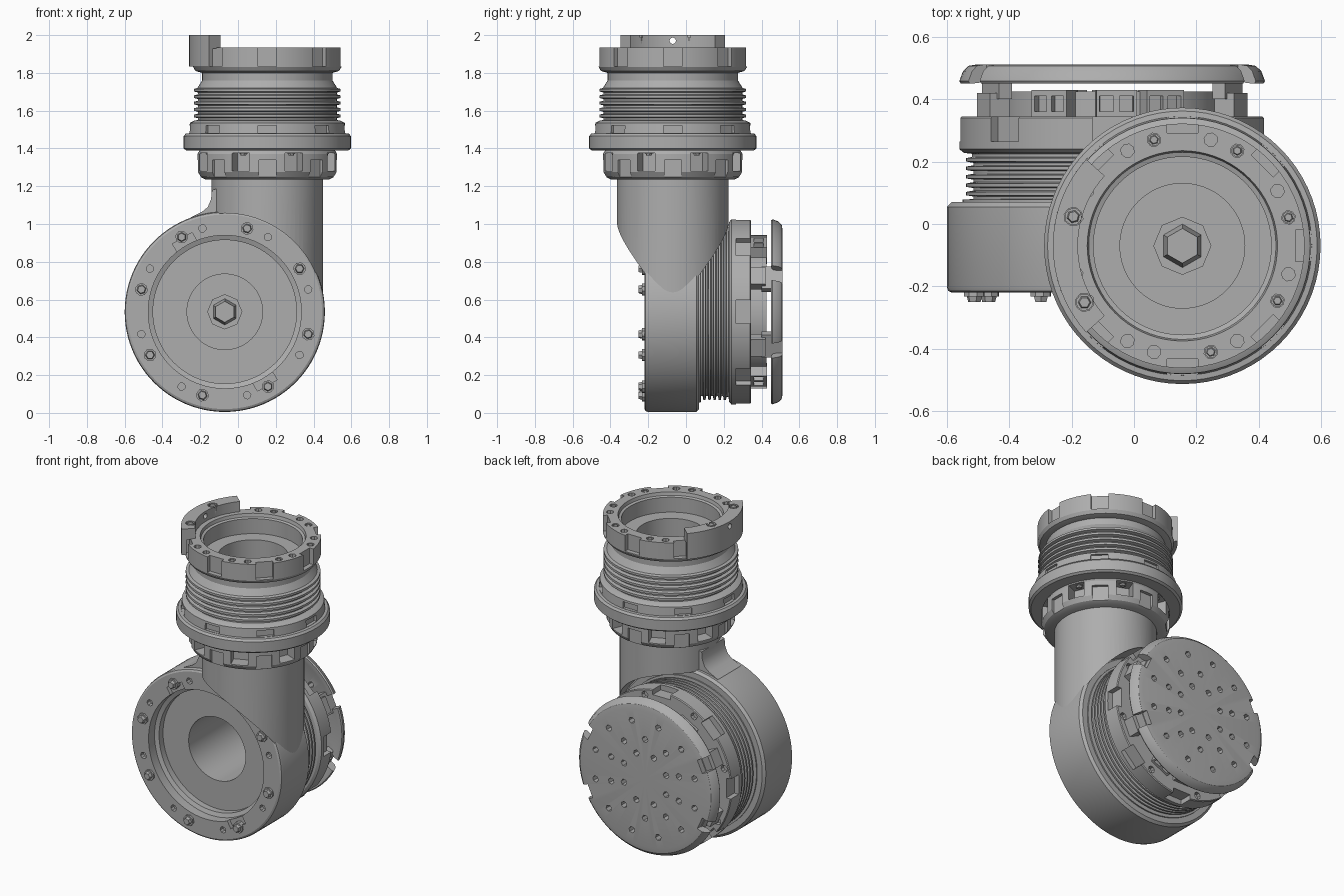
import bpy, bmesh, math
from math import pi, radians, cos, sin
from mathutils import Matrix

cube = bpy.data.objects.get("Cube")
if cube:
    bpy.data.objects.remove(cube, do_unlink=True)

GREY = (0.42, 0.42, 0.42, 1)
metal = bpy.data.materials.new("plain grey metal")
metal.use_nodes = True
metal.diffuse_color = GREY
metal.node_tree.nodes["Principled BSDF"].inputs["Base Color"].default_value = GREY

# Joint frames: local z runs along each joint axis
TOP = Matrix.Translation((0.155, -0.07, 0))
BACK = Matrix.Translation((-0.07, 0, 0.535)) @ Matrix.Rotation(-pi / 2, 4, "X")
EIGHTHS = range(0, 360, 45)


def finish(name, bm):
    bmesh.ops.remove_doubles(bm, verts=bm.verts, dist=0.0001)
    bmesh.ops.recalc_face_normals(bm, faces=bm.faces)
    mesh = bpy.data.meshes.new(name)
    bm.to_mesh(mesh)
    bm.free()
    ob = bpy.data.objects.new(name, mesh)
    bpy.context.collection.objects.link(ob)
    mesh.materials.append(metal)
    smooth(ob)
    return ob


def select(ob):
    bpy.ops.object.select_all(action="DESELECT")
    ob.select_set(True)
    bpy.context.view_layer.objects.active = ob


def smooth(ob):
    select(ob)
    bpy.ops.object.shade_smooth_by_angle(angle=radians(28))


def lathe(name, frame, profile, start=0, sweep=360, seg=72):
    """Turn a closed (radius, height) outline around the frame axis."""
    bm = bmesh.new()
    full = sweep == 360
    rings = []
    for i in range(seg if full else seg + 1):
        a = radians(start + sweep * i / seg)
        rings.append([bm.verts.new(frame @ Matrix.Rotation(a, 4, "Z") @ Matrix.Translation((r, 0, h)).translation)
                      for r, h in profile])
    n = len(profile)
    for i in range(seg):
        a, b = rings[i], rings[(i + 1) % len(rings)]
        for j in range(n):
            k = (j + 1) % n
            if profile[j][0] + profile[k][0] > 0:
                bm.faces.new((a[j], b[j], b[k], a[k]))
    if not full:
        bm.faces.new(rings[0])
        bm.faces.new(rings[-1])
    return finish(name, bm)


def block(bm, frame, angle, r0, r1, width, h0, h1):
    m = frame @ Matrix.Rotation(radians(angle), 4, "Z") @ Matrix.Translation(((r0 + r1) / 2, 0, (h0 + h1) / 2))
    bmesh.ops.create_cube(bm, size=1, matrix=m @ Matrix.Diagonal((r1 - r0, width, h1 - h0, 1)))


def prism(bm, frame, angle, at, radius, h0, h1, sides=6, tip=None):
    m = frame @ Matrix.Rotation(radians(angle), 4, "Z") @ Matrix.Translation((at, 0, (h0 + h1) / 2))
    bmesh.ops.create_cone(bm, cap_ends=True, segments=sides, radius1=radius,
                          radius2=tip or radius, depth=h1 - h0, matrix=m)


def cut(ob, bm):
    cutter = finish("cutter", bm)
    cutter.hide_render = True
    mod = ob.modifiers.new("cut", "BOOLEAN")
    mod.operation, mod.solver, mod.object = "DIFFERENCE", "EXACT", cutter
    select(ob)
    bpy.ops.object.modifier_apply(modifier=mod.name)
    bpy.data.objects.remove(cutter, do_unlink=True)
    smooth(ob)


def ribs(high, low, h0, h1, count):
    step = (h1 - h0) / count
    pts = []
    for i in range(count):
        h = h0 + i * step
        pts += [(low, h), (low, h + step * 0.3), (high, h + step * 0.45), (high, h + step * 0.85)]
    return pts


# Lower drum housing with stepped front recess and central bore
drum = lathe("drum_housing", BACK, [
    (0.405, -0.22), (0.515, -0.22), (0.526, -0.214), (0.53, -0.2), (0.53, 0.055), (0.515, 0.07), (0.2, 0.07),
    (0.2, -0.11), (0.38, -0.11), (0.38, -0.15), (0.405, -0.16)], seg=96)
bm = bmesh.new()
for a in EIGHTHS:
    prism(bm, BACK, a - 15, 0.457, 0.02, -0.25, -0.19, 8)
for a in (-120, 60):
    block(bm, BACK, a, 0.36, 0.45, 0.12, -0.24, -0.195)
cut(drum, bm)

# Upright neck, trimmed round so it meets the drum edge
bm = bmesh.new()
prism(bm, TOP, 0, 0, 0.295, 0.535, 1.25, 72)
neck = finish("neck_tube", bm)
bm = bmesh.new()
prism(bm, BACK, 0, 0, 0.522, -1, 1, 96)
cut(neck, bm)

# Small curved web between neck and drum
bm = bmesh.new()
web = [(-0.05, 1.2), (-0.138, 1.18), (-0.143, 1.13), (-0.16, 1.09), (-0.19, 1.065), (-0.25, 1.035), (-0.27, 1.0), (-0.05, 1.0)]
face = bm.faces.new([bm.verts.new((x, -0.19, z)) for x, z in web])
side = bmesh.ops.extrude_face_region(bm, geom=[face])["geom"]
bmesh.ops.translate(bm, vec=(0, 0.23, 0), verts=[v for v in side if isinstance(v, bmesh.types.BMVert)])
finish("neck_web", bm)

# Collar under the flange, with windows between its panels
collar = lathe("lower_collar", TOP, [
    (0.2, 1.235), (0.325, 1.235), (0.355, 1.25), (0.37, 1.275), (0.37, 1.37), (0.355, 1.395), (0.2, 1.395)])
bm = bmesh.new()
for a in EIGHTHS:
    block(bm, TOP, a + 22.5, 0.29, 0.45, 0.1, 1.28, 1.375)
    block(bm, TOP, a, 0.35, 0.45, 0.09, 1.2, 1.34)
cut(collar, bm)

# Flange and ribbed sleeve of the upper joint
sleeve = lathe("upper_sleeve", TOP, [
    (0.2, 1.39), (0.43, 1.39), (0.443, 1.4), (0.443, 1.465), (0.432, 1.478), (0.415, 1.48), (0.41, 1.535),
    (0.385, 1.548)] + ribs(0.388, 0.368, 1.55, 1.72, 5) + [
    (0.37, 1.72), (0.345, 1.76), (0.345, 1.802), (0.2, 1.802)])
bm = bmesh.new()
for a in EIGHTHS:
    block(bm, TOP, a, 0.395, 0.46, 0.1, 1.482, 1.522)
cut(sleeve, bm)

# Crown ring with outer notches and bolt holes
crown = lathe("crown_ring", TOP, [
    (0.2, 1.8), (0.345, 1.8), (0.38, 1.81), (0.392, 1.83), (0.392, 1.935), (0.305, 1.935), (0.3, 1.915),
    (0.285, 1.91), (0.285, 1.815), (0.2, 1.815)])
bm = bmesh.new()
for a in EIGHTHS:
    if a != 180:
        block(bm, TOP, a, 0.362, 0.45, 0.1, 1.835, 1.96)
    for off in (-15, 15):
        prism(bm, TOP, a + off, 0.352, 0.022, 1.9, 1.96, 8)
cut(crown, bm)

# Raised arc tab on the crown's right side
tab = lathe("crown_arc_tab", TOP, [
    (0.335, 1.93), (0.335, 2.0), (0.415, 2.0), (0.415, 1.835), (0.385, 1.835), (0.385, 1.93)],
    start=138, sweep=84, seg=20)
bm = bmesh.new()
side_hole = TOP @ Matrix.Translation((-0.37, 0, 1.97)) @ Matrix.Rotation(pi / 2, 4, "Y")
prism(bm, side_hole, 0, 0, 0.017, -0.1, 0.1, 12)
for a in (165, 210):
    prism(bm, TOP, a, 0.362, 0.03, 1.97, 2.05, 8)
cut(tab, bm)

# Ribbed sleeve of the rear joint
lathe("rear_sleeve", BACK, [(0.2, 0.05), (0.48, 0.05), (0.48, 0.078)]
      + ribs(0.468, 0.445, 0.08, 0.215, 5) + [(0.45, 0.215), (0.45, 0.24), (0.2, 0.24)], seg=96)

# Notched rear ring
ring = lathe("rear_ring", BACK, [
    (0.2, 0.225), (0.45, 0.225), (0.475, 0.228), (0.49, 0.24), (0.49, 0.34), (0.485, 0.345), (0.2, 0.345)], seg=96)
bm = bmesh.new()
for a in EIGHTHS:
    block(bm, BACK, a, 0.455, 0.6, 0.125, 0.265, 0.36)
    prism(bm, BACK, a + 15, 0.455, 0.022, 0.32, 0.36, 8)
cut(ring, bm)

# Electronics plate with connector sockets behind the ring
lathe("inner_plate", BACK, [(0, 0.335), (0.355, 0.335), (0.355, 0.425), (0, 0.425)])
bm = bmesh.new()
for a in (-120, -88, -65, 65, 90, 115):
    block(bm, BACK, a, 0.33, 0.405, 0.13, 0.34, 0.43)
sockets = finish("connectors", bm)
bm = bmesh.new()
for a in (-120, -88, -65, 65, 90, 115):
    for twist in (-4.5, 4.5):
        block(bm, BACK, a + twist, 0.38, 0.44, 0.045, 0.36, 0.41)
cut(sockets, bm)

# Rear cap: edge notches and rings of vent holes
cap = lathe("rear_cap", BACK, [
    (0, 0.468), (0.42, 0.468), (0.455, 0.452), (0.485, 0.45), (0.49, 0.458), (0.478, 0.49), (0.46, 0.507),
    (0.43, 0.512), (0, 0.512)], seg=96)
LEGS = (-25, 25, 155, 205)
bm = bmesh.new()
for a in LEGS:
    block(bm, BACK, a, 0.425, 0.6, 0.085, 0.4, 0.6)
for count, at in ((12, 0.36), (10, 0.25), (8, 0.16)):
    for i in range(count):
        prism(bm, BACK, 360 * (i + 0.5) / count, at, 0.02, 0.4, 0.6)
cut(cap, bm)

# Legs carrying the cap
bm = bmesh.new()
for a in LEGS:
    block(bm, BACK, a, 0.385, 0.455, 0.1, 0.34, 0.42)
    block(bm, BACK, a, 0.385, 0.43, 0.13, 0.4, 0.475)
finish("cap_legs", bm)


# Bolts: washer and hexagonal head, pointing along +1 or -1
def bolt(bm, frame, angle, at, h, size, way=1):
    seat = frame @ Matrix.Rotation(radians(angle), 4, "Z") @ Matrix.Translation((at, 0, h))
    seat = seat @ Matrix.Rotation(0 if way > 0 else pi, 4, "X")
    prism(bm, seat, 0, 0, size, -0.02, 0.012, 8)
    prism(bm, seat, 0, 0, size * 0.75, 0.012, size * 0.9, 6, size * 0.6)


bm = bmesh.new()
for a in EIGHTHS:
    bolt(bm, BACK, a + 15, 0.457, -0.22, 0.034, -1)
    bolt(bm, TOP, a + 22.5, 0.33, 1.385, 0.025, -1)
    if abs(a - 180) > 45:
        bolt(bm, TOP, a + 15, 0.352, 1.915, 0.02)
for a in (165, 210):
    bolt(bm, TOP, a, 0.362, 1.975, 0.028)
finish("bolts", bm)

# Hub nuts at the bottom of each bore
bm = bmesh.new()
bolt(bm, TOP, 0, 0, 1.25, 0.093)
bolt(bm, BACK, 0, 0, 0.335, 0.093, -1)
finish("hub_nuts", bm)
